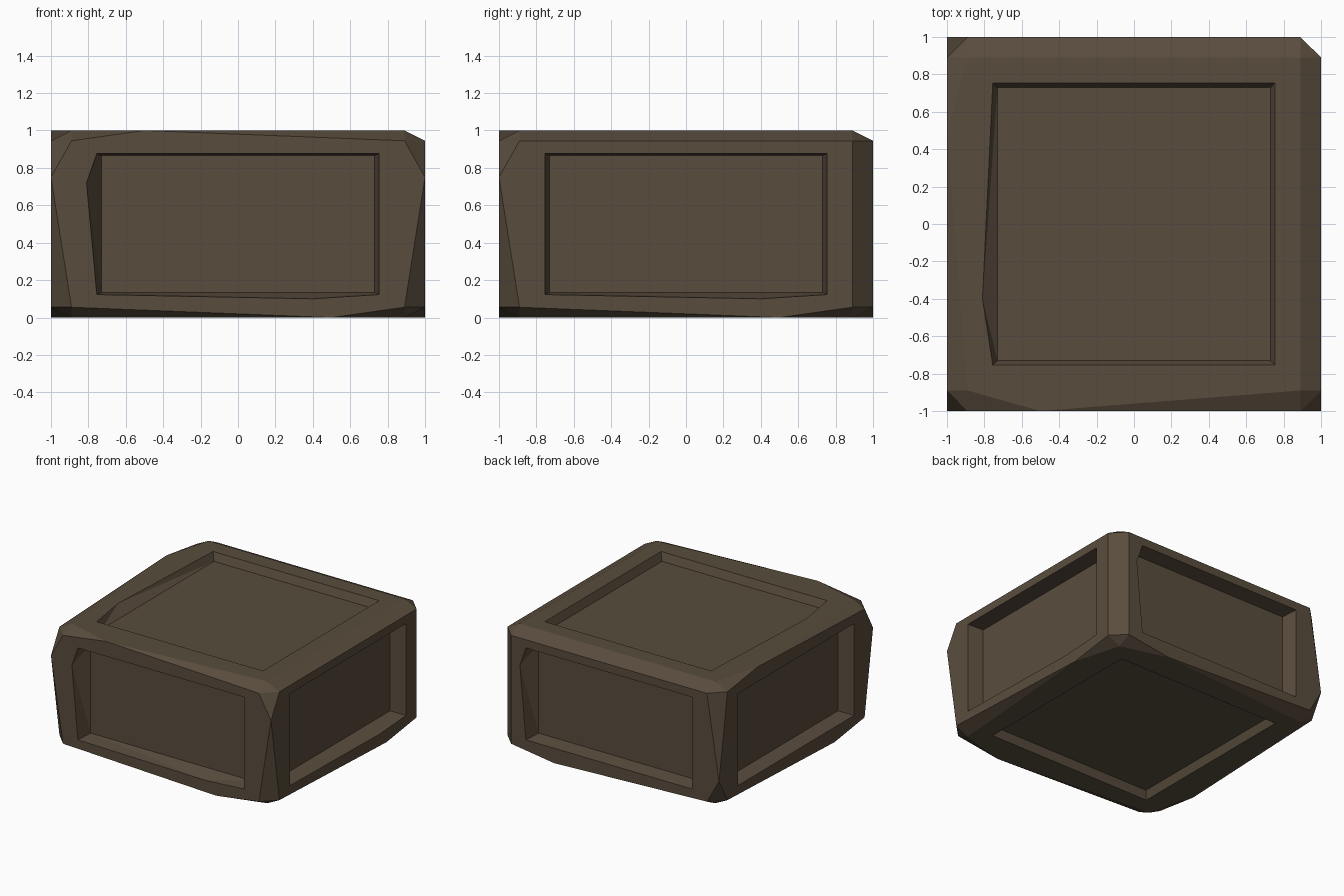
import bpy, bmesh
from itertools import product
from mathutils import Vector

if "Cube" in bpy.data.objects:
    bpy.data.objects.remove(bpy.data.objects["Cube"])

B = 0.89      # bevel start on the unit cube
RIM = 0.755   # panel opening half size
FLOOR = 0.73  # recessed panel half size
DEPTH = 0.87  # distance of panel floor from the centre


def hull_object(name, points):
    """Convex hull of unit-cube points, flattened to a 2 x 2 x 1 block on z = 0."""
    bm = bmesh.new()
    for x, y, z in points:
        bm.verts.new((x, y, z * 0.5 + 0.5))
    res = bmesh.ops.convex_hull(bm, input=bm.verts)
    junk = {g for g in res["geom_interior"] + res["geom_unused"]
            if isinstance(g, bmesh.types.BMVert)}
    if junk:
        bmesh.ops.delete(bm, geom=list(junk), context='VERTS')
    bmesh.ops.dissolve_limit(bm, angle_limit=0.002, verts=bm.verts, edges=bm.edges)
    bmesh.ops.recalc_face_normals(bm, faces=bm.faces)
    mesh = bpy.data.meshes.new(name)
    bm.to_mesh(mesh)
    bm.free()
    ob = bpy.data.objects.new(name, mesh)
    bpy.context.collection.objects.link(ob)
    return ob


# Bevelled block: three points per corner plus unworn spots left on the edges
points = []
for s in product((-1, 1), repeat=3):
    for axis in range(3):
        points.append([s[i] * (1 if i == axis else B) for i in range(3)])
points += [(-.5, -1, 1), (-1, .5, 1),
           (-1, -1, .5), (1, -1, .5), (-1, 1, -.5),
           (.5, -1, -1), (1, .5, -1), (.5, 1, -1), (-1, -.5, -1)]
block = hull_object("stone_block", points)

# Recessed panels: (axis, side, chipped rim spots in the two remaining axes)
panels = [(1, -1, [(-.81, .44), (.4, -.8)]),   # front
          (1, 1, [(.81, .44)]),                # back
          (0, 1, [(.4, -.8)]),                 # right
          (0, -1, []),                         # left
          (2, 1, [(-.81, -.4)]),               # top
          (2, -1, [])]                         # bottom
cutters = []
for axis, side, chips in panels:
    def place(uv, d):
        p = list(uv)
        p.insert(axis, side * d)
        return Vector(p)
    corners = list(product((-1, 1), repeat=2))
    rim = [(u * RIM, v * RIM) for u, v in corners] + chips
    pts = [place(p, d) for p in rim for d in (1.0, 1.2)]
    pts += [place((u * FLOOR, v * FLOOR), DEPTH) for u, v in corners]
    cutter = hull_object("panel_cutter", pts)
    cutter.hide_render = True
    cutters.append(cutter)
    mod = block.modifiers.new("panel", 'BOOLEAN')
    mod.operation = 'DIFFERENCE'
    mod.solver = 'EXACT'
    mod.object = cutter

# Bake the recesses and remove the cutters
bpy.context.view_layer.update()
deps = bpy.context.evaluated_depsgraph_get()
baked = bpy.data.meshes.new_from_object(block.evaluated_get(deps))
block.modifiers.clear()
block.data = baked
for c in cutters:
    bpy.data.objects.remove(c)

# Dark brown stone
mat = bpy.data.materials.new("brown_stone")
mat.diffuse_color = (0.10, 0.073, 0.047, 1)
mat.use_nodes = True
mat.node_tree.nodes["Principled BSDF"].inputs["Base Color"].default_value = mat.diffuse_color
block.data.materials.clear()
block.data.materials.append(mat)
